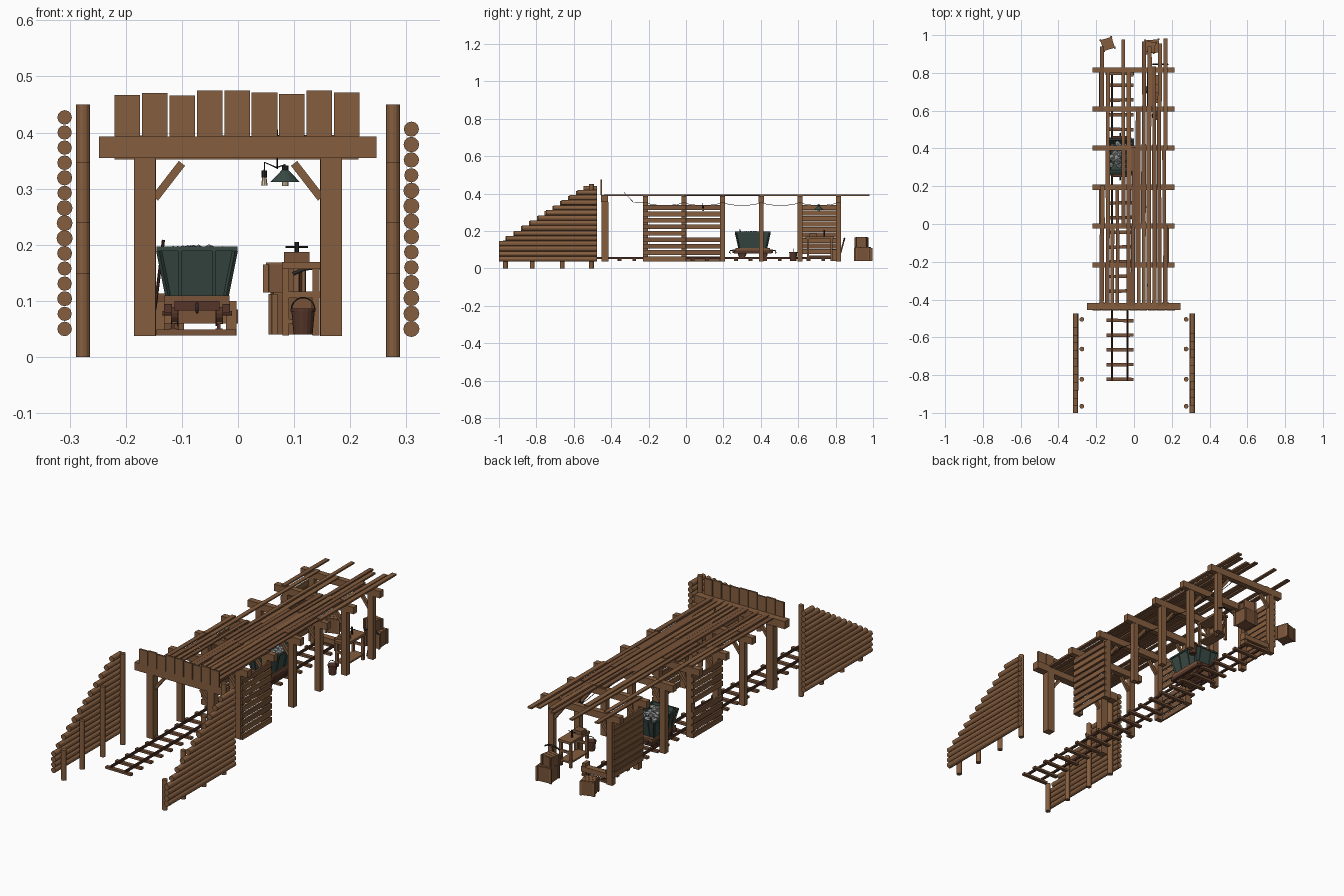
import bpy, bmesh, math, random
from mathutils import Vector, Matrix

if "Cube" in bpy.data.objects:
    bpy.data.objects.remove(bpy.data.objects["Cube"])

random.seed(4)

def mat(name, r, g, b):
    m = bpy.data.materials.new(name)
    m.diffuse_color = (r, g, b, 1)
    m.use_nodes = True
    m.node_tree.nodes["Principled BSDF"].inputs["Base Color"].default_value = m.diffuse_color
    return m

WOOD = mat("wood", .235, .112, .05)
DARK = mat("dark_wood", .19, .088, .042)
RUST = mat("rusty_iron", .09, .036, .022)
GREEN = mat("green_paint", .04, .068, .058)
ORE = mat("ore", .25, .26, .26)
BLACK = mat("black_iron", .025, .022, .02)
GLASS = mat("bulb_glass", .7, .6, .4)

def finish(name, bm, m):
    bmesh.ops.recalc_face_normals(bm, faces=bm.faces)
    me = bpy.data.meshes.new(name)
    bm.to_mesh(me)
    bm.free()
    me.materials.append(m)
    ob = bpy.data.objects.new(name, me)
    bpy.context.collection.objects.link(ob)
    return ob

def box(name, lo, hi, m=WOOD, turn=0):
    lo, hi = Vector(lo), Vector(hi)
    bm = bmesh.new()
    bmesh.ops.create_cube(bm, size=1, matrix=Matrix.Diagonal((hi - lo).to_4d()))
    ob = finish(name, bm, m)
    ob.location = (lo + hi) / 2
    ob.rotation_euler.z = turn
    return ob

def aim(p, q):
    p, q = Vector(p), Vector(q)
    rot = (q - p).to_track_quat('Z', 'Y').to_matrix().to_4x4()
    return Matrix.Translation((p + q) / 2) @ rot, (q - p).length

def rod(name, p, q, r, m=WOOD, n=12, r2=None):
    mx, length = aim(p, q)
    bm = bmesh.new()
    bmesh.ops.create_cone(bm, cap_ends=True, segments=n, radius1=r,
                          radius2=r if r2 is None else r2, depth=length, matrix=mx)
    return finish(name, bm, m)

def beam(name, p, q, w, d, m=WOOD):
    mx, length = aim(p, q)
    bm = bmesh.new()
    bmesh.ops.create_cube(bm, size=1, matrix=mx @ Matrix.Diagonal((w, d, length, 1)))
    return finish(name, bm, m)

def wire(name, pts, r, m=BLACK):
    cu = bpy.data.curves.new(name, 'CURVE')
    cu.dimensions = '3D'
    cu.bevel_depth, cu.bevel_resolution = r, 1
    sp = cu.splines.new('POLY')
    sp.points.add(len(pts) - 1)
    for pt, co in zip(sp.points, pts):
        pt.co = (*co, 1)
    cu.materials.append(m)
    ob = bpy.data.objects.new(name, cu)
    bpy.context.collection.objects.link(ob)

# Stepped log wing walls with round stakes
for side, count in ((-1, 15), (1, 14)):
    for i in range(count):
        z = .05 + i * (.377 if side < 0 else .356) / (count - 1)
        y0 = -1 + max(0, z - .135) * 1.55
        rod("wing_log", (side * .309, y0, z), (side * .309, -.475, z), random.uniform(.0125, .0145))
    for y, h in ((-.965, .15), (-.822, .24), (-.662, .347), (-.505, .45)):
        rod("wing_stake", (side * .276, y, 0), (side * .276, y, h), .0125)

# Entrance portal
for s in (-1, 1):
    box("portal_post", (s * .166 - .019, -.452, .037), (s * .166 + .019, -.415, .355))
box("portal_lintel", (-.248, -.455, .355), (.247, -.417, .393))
for i in range(9):
    x = -.22 + i * .0489
    box("portal_board", (x, -.458, .393), (x + .0455, -.449, random.uniform(.465, .476)))

# Timber frames along the gallery, with knee braces
FRAMES = (-.217, -.011, .195, .402, .609, .815)
for y in FRAMES:
    box("frame_cap", (-.22, y - .014, .352), (.215, y + .014, .386))
for y in (-.433,) + FRAMES:
    for s in (-1, 1):
        if y > -.4:
            box("frame_post", (s * .161 - .015, y - .013, .037), (s * .161 + .015, y + .013, .352))
        beam("knee_brace", (s * .148, y, .283), (s * .1, y, .345), .014, .014)

# Loose roof planks, broken at the frames
stops = (-.425,) + FRAMES
for i in range(13):
    x = -.17 + i * .0278
    k = 0
    while k < len(stops) - 1:
        j = min(k + random.choice((1, 2, 2, 3)), len(stops) - 1)
        gap = (i in (2, 3) and k in (2, 3, 4)) or random.random() < .08
        if not gap:
            end = stops[j] + random.uniform(.0, .025)
            if j == len(stops) - 1 and i in (0, 4, 6, 8, 9, 11, 12):
                end = random.uniform(.93, .985)
            dx, w = random.uniform(-.004, .004), random.uniform(.009, .0125)
            box("roof_plank", (x + dx - w, stops[k] - random.uniform(0, .015), .386),
                (x + dx + w, end, random.uniform(.392, .396)), random.choice((WOOD, DARK)),
                random.uniform(-.006, .006))
        k = j

# Side cladding in three bays
for s, y0, y1, z0, skip in ((1, -.217, -.011, .05, ()), (-1, -.011, .195, .05, (4,)), (-1, .609, .815, .09, ())):
    for i in range(9):
        z = z0 + i * (.325 - z0) / 8
        if i not in skip:
            box("wall_plank", (s * .1805 - .0045, y0 - .012, z - .0125),
                (s * .1805 + .0045, y1 + .012, z + .0125), random.choice((WOOD, DARK)))

# Track
for i in range(22):
    y = -.822 + i * .0778
    box("sleeper", (-.145, y - .009, .038), (-.003, y + .009, .049), DARK, random.uniform(-.03, .03))
for x in (-.116, -.034):
    box("rail_foot", (x - .006, -.83, .049), (x + .006, .82, .051), RUST)
    box("rail_head", (x - .003, -.83, .051), (x + .003, .82, .06), RUST)

# Buffer stop
box("buffer_beam", (-.15, .79, .06), (.0, .82, .085))
for x in (-.14, -.012):
    box("buffer_block", (x - .009, .78, .038), (x + .009, .815, .1))

# Mine cart tub: open tapered box
cx, cy = -.073, .357
rings = ((.052, .073, .11), (.068, .091, .194))
bm = bmesh.new()
lower, upper = [[bm.verts.new((cx + a * hx, cy + b * hy, z)) for a, b in ((-1, -1), (1, -1), (1, 1), (-1, 1))]
                for hx, hy, z in rings]
bm.faces.new(lower)
for i in range(4):
    bm.faces.new((lower[i], lower[(i + 1) % 4], upper[(i + 1) % 4], upper[i]))
tub = finish("cart_tub", bm, GREEN)
so = tub.modifiers.new("wall", 'SOLIDIFY')
so.thickness = .005
# Tub rim, ribs and corner straps
for s in (-1, 1):
    box("tub_rim_side", (cx + s * .068 - .004, cy - .095, .189), (cx + s * .068 + .004, cy + .095, .197), GREEN)
    box("tub_rim_end", (cx - .072, cy + s * .091 - .004, .189), (cx + .072, cy + s * .091 + .004, .197), GREEN)
    for t in (-.03, .03):
        beam("tub_end_rib", (cx + t, cy + s * .074, .11), (cx + t, cy + s * .092, .19), .006, .005, GREEN)
        beam("tub_side_rib", (cx + s * .053, cy + t, .11), (cx + s * .069, cy + t, .19), .005, .006, GREEN)
    for t in (-1, 1):
        beam("tub_corner", (cx + s * .052, cy + t * .073, .11), (cx + s * .068, cy + t * .091, .19), .007, .007, GREEN)
# Cart chassis, wheels and couplings
box("cart_bed", (cx - .058, cy - .092, .088), (cx + .058, cy + .092, .11), DARK)
for s in (-1, 1):
    box("chassis_sill", (cx + s * .052 - .007, cy - .1, .078), (cx + s * .052 + .007, cy + .1, .094), RUST)
    box("axle_beam", (cx - .045, cy + s * .057 - .012, .06), (cx + .045, cy + s * .057 + .012, .086), DARK)
    rod("axle", (cx - .062, cy + s * .057, .078), (cx + .062, cy + s * .057, .078), .004, RUST)
    for t in (-1, 1):
        wx = cx + t * .041
        rod("wheel", (wx - .005, cy + s * .057, .078), (wx + .005, cy + s * .057, .078), .019, RUST, 16)
        rod("wheel_flange", (wx - t * .008, cy + s * .057, .078), (wx - t * .005, cy + s * .057, .078), .023, RUST, 16)
    box("cart_buffer", (cx - .04, cy + s * .1 - .008, .083), (cx + .04, cy + s * .1 + .008, .1), RUST)
    wire("coupling_hook", [(cx, cy + s * .1, .095), (cx, cy + s * .12, .095), (cx, cy + s * .125, .085),
                           (cx, cy + s * .118, .08)], .003, BLACK)
rod("brake_lever", (-.148, cy - .03, .085), (-.133, cy - .07, .208), .003, RUST, 8)

# Ore heap
for i in range(45):
    bm = bmesh.new()
    bmesh.ops.create_icosphere(bm, subdivisions=1, radius=random.uniform(.012, .019))
    for v in bm.verts:
        v.co *= random.uniform(.75, 1.1)
    u, w = random.uniform(-1, 1), random.uniform(-1, 1)
    rock = finish("ore_rock", bm, ORE)
    rock.location = (cx + u * .05, cy + w * .072, .19 - .008 * max(abs(u), abs(w)))
    rock.scale.z = .8

# Workbench with shelf and vise
bx0, bx1, by0, by1 = .078, .146, .64, .79
box("bench_top", (bx0, by0, .157), (bx1, by1, .169))
box("bench_shelf", (bx0 + .004, by0 + .006, .06), (bx1 - .004, by1 - .006, .068))
for x in (bx0 + .007, bx1 - .007):
    for y in (by0 + .012, by1 - .012):
        box("bench_leg", (x - .006, y - .006, .038), (x + .006, y + .006, .157))
for y in (by0 + .012, by1 - .012):
    box("bench_rail", (bx0, y - .004, .105), (bx1, y + .004, .117))
box("tool_box", (.082, .66, .169), (.127, .7, .187), DARK)
rod("vise_screw", (.105, .74, .169), (.105, .74, .205), .004, BLACK, 8)
rod("vise_handle", (.085, .74, .196), (.125, .74, .196), .002, BLACK, 6)

# Bucket with bail
rod("bucket", (.116, .573, .04), (.116, .573, .084), .017, RUST, 16, .021)
rod("bucket_hoop", (.116, .573, .081), (.116, .573, .086), .0225, RUST, 16)
wire("bucket_bail", [(.116 + .021 * math.cos(a), .573, .084 + .022 * math.sin(a))
                     for a in [math.pi * k / 10 for k in range(11)]], .0015)

# Crates with slatted lids
def crate(x, y, z, w, h, turn):
    box("crate", (x - w / 2, y - w / 2, z), (x + w / 2, y + w / 2, z + h), DARK, turn)
    rot = Matrix.Rotation(turn, 4, 'Z')
    for a in (-1, 1):
        for b in (-1, 1):
            c = rot @ Vector((a * w / 2, b * w / 2, 0)) + Vector((x, y, 0))
            box("crate_corner", (c.x - .005, c.y - .005, z), (c.x + .005, c.y + .005, z + h), WOOD, turn)
    for k in (-1, 0, 1):
        c = rot @ Vector((0, k * w * .33, 0)) + Vector((x, y, 0))
        box("crate_slat", (c.x - w * .52, c.y - w * .15, z + h - .001), (c.x + w * .52, c.y + w * .15, z + h + .003), WOOD, turn)
crate(.097, .94, .04, .07, .072, .08)
crate(.083, .938, .115, .055, .05, -.2)
crate(-.14, .953, .04, .06, .07, .3)

# Pickaxe leaning on the last frame
rod("pick_handle", (.135, .815, .04), (.14, .848, .163), .004, WOOD, 8)
wire("pick_head", [(.098, .845, .148), (.118, .846, .157), (.14, .847, .16), (.162, .846, .157), (.18, .845, .148)], .004)

# Sagging lamp cable
cable = [(.07, -.33, .405), (.07, -.28, .352)]
for a, b in zip(FRAMES[:-1], FRAMES[1:]):
    for k in range(8):
        t = k / 8
        cable.append((.07, a + (b - a) * t, .35 - .014 * 4 * t * (1 - t)))
cable.append((.07, FRAMES[-1], .35))
wire("lamp_cable", cable, .0015)
# Shaded lamp
wire("lamp_cord", [(.07, .71, .338), (.084, .71, .343), (.084, .71, .332)], .0015)
rod("lamp_shade", (.084, .71, .312), (.084, .71, .333), .026, GREEN, 16, .006)
rod("lamp_cap", (.084, .71, .331), (.084, .71, .341), .006, BLACK, 10)
rod("lamp_bulb", (.084, .71, .305), (.084, .71, .314), .006, GLASS, 10)
# Small hanging bulb
wire("bulb_cord", [(.07, .09, .337), (.047, .09, .347), (.047, .09, .328)], .0015)
rod("bulb_socket", (.047, .09, .32), (.047, .09, .332), .005, BLACK, 10)
rod("bulb", (.047, .09, .306), (.047, .09, .32), .006, GLASS, 10, .004)
